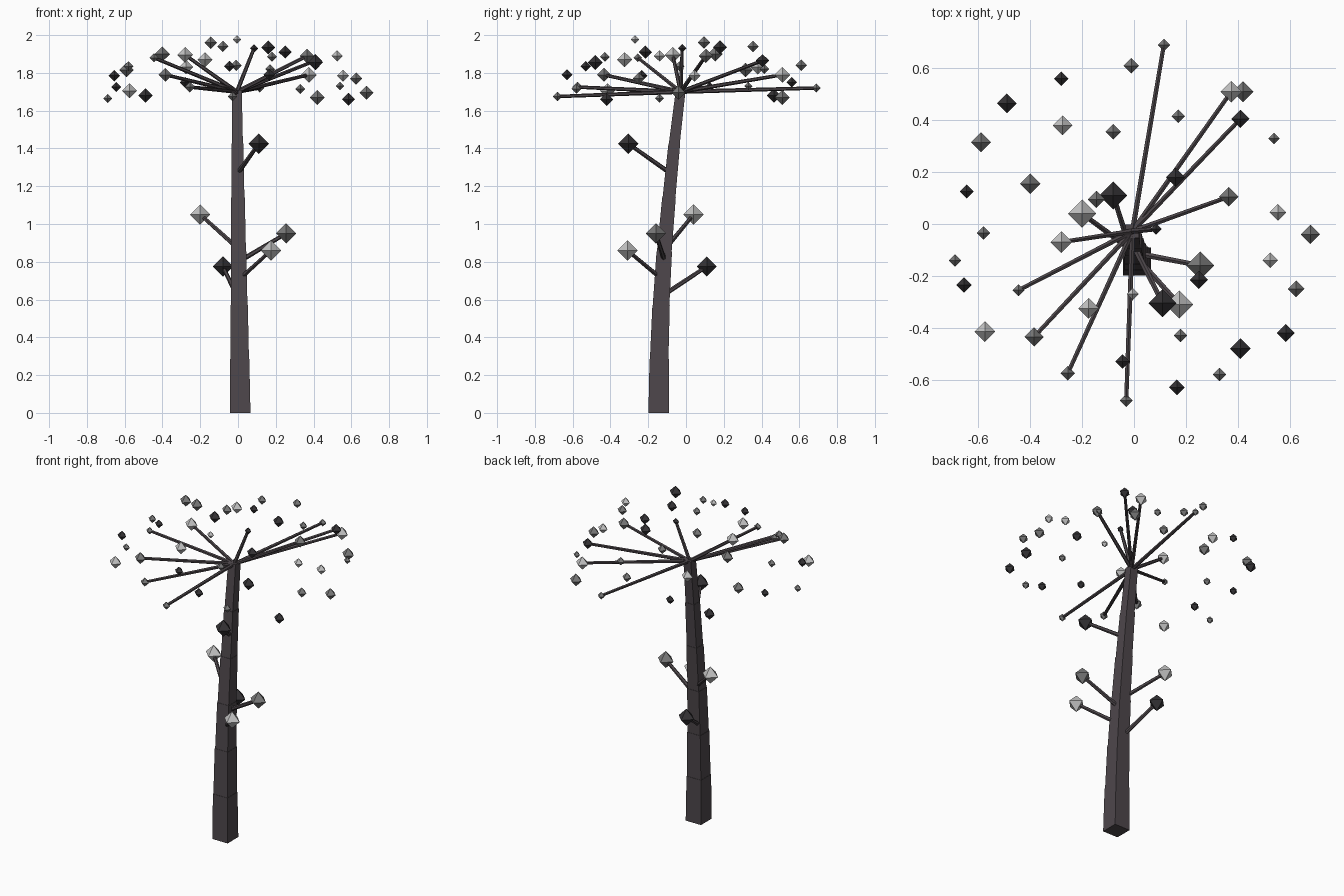
import bpy
import bmesh
from mathutils import Vector

default_cube = bpy.data.objects.get("Cube")
if default_cube:
    bpy.data.objects.remove(default_cube, do_unlink=True)


def make_material(name, color):
    mat = bpy.data.materials.new(name)
    mat.use_nodes = True
    mat.diffuse_color = (*color, 1)
    shader = next(n for n in mat.node_tree.nodes if n.type == "BSDF_PRINCIPLED")
    shader.inputs["Base Color"].default_value = (*color, 1)
    return mat


bark = make_material("dark bark", (0.075, 0.063, 0.07))
light = make_material("light grey leaf", (0.55, 0.55, 0.55))
medium = make_material("medium grey leaf", (0.19, 0.19, 0.19))
dark = make_material("charcoal leaf", (0.035, 0.033, 0.036))


def add_object(name, bm, mat):
    bmesh.ops.recalc_face_normals(bm, faces=bm.faces)
    mesh = bpy.data.meshes.new(name)
    bm.to_mesh(mesh)
    bm.free()
    mesh.materials.append(mat)
    obj = bpy.data.objects.new(name, mesh)
    bpy.context.scene.collection.objects.link(obj)
    return obj


def add_leaf(x, y, z, radius, mat):
    """Octahedral leaf with its points on the three axes."""
    bm = bmesh.new()
    for axis in range(3):
        for side in (-radius, radius):
            point = Vector((x, y, z))
            point[axis] += side
            bm.verts.new(point)
    bmesh.ops.convex_hull(bm, input=list(bm.verts))
    add_object("leaf", bm, mat)


def add_branch(name, start, end, radius):
    """Straight thin stick between two points."""
    start, end = Vector(start), Vector(end)
    bm = bmesh.new()
    bmesh.ops.create_cone(bm, cap_ends=True, segments=6, radius1=radius,
                          radius2=radius * 0.8, depth=(end - start).length)
    stick = add_object(name, bm, bark)
    stick.location = (start + end) / 2
    stick.rotation_mode = "QUATERNION"
    stick.rotation_quaternion = (end - start).to_track_quat("Z", "Y")


# Trunk: stacked square segments, each a little narrower, leaning backwards
trunk_y = [-0.145, -0.142, -0.132, -0.115, -0.09, -0.062, -0.028]
segment_height = 0.285


def trunk_centre(level):
    return Vector((0.012 - 0.003 * level, trunk_y[level], segment_height * level))


for level in range(len(trunk_y) - 1):
    bm = bmesh.new()
    half = 0.054 - 0.005 * level
    rings = []
    for centre, size in ((trunk_centre(level), half),
                         (trunk_centre(level + 1), half - 0.003)):
        corners = ((-size, -size), (size, -size), (size, size), (-size, size))
        rings.append([bm.verts.new(centre + Vector((x, y, 0))) for x, y in corners])
    lower, upper = rings
    bm.faces.new(lower[::-1])
    bm.faces.new(upper)
    for i in range(4):
        j = (i + 1) % 4
        bm.faces.new((lower[i], lower[j], upper[j], upper[i]))
    add_object("trunk_segment", bm, bark)

# Side branches with large leaves: start point, leaf centre, leaf colour
side_branches = [
    ((-0.01, -0.1, 0.88), (-0.2, 0.04, 1.05), light),
    ((0.02, -0.115, 0.81), (0.255, -0.16, 0.95), medium),
    ((0.01, -0.13, 0.71), (0.175, -0.31, 0.86), light),
    ((0, -0.085, 1.27), (0.11, -0.305, 1.425), dark),
    ((-0.01, -0.11, 0.63), (-0.08, 0.11, 0.775), dark),
]
for start, end, mat in side_branches:
    add_branch("side_branch", start, end, 0.013)
    add_leaf(*end, 0.054, mat)

# Crown branches fanning from the trunk top: leaf centre, radius, colour
crown_branches = [
    (0.115, 0.69, 1.72, 0.024, medium),
    (0.375, 0.51, 1.79, 0.042, light),
    (0.41, 0.405, 1.865, 0.035, dark),
    (0.365, 0.105, 1.89, 0.038, medium),
    (0.085, -0.02, 1.93, 0.022, dark),
    (-0.28, -0.07, 1.895, 0.042, light),
    (-0.445, -0.255, 1.88, 0.023, medium),
    (-0.385, -0.435, 1.79, 0.037, medium),
    (-0.255, -0.575, 1.725, 0.028, medium),
    (-0.03, -0.68, 1.675, 0.025, medium),
]
trunk_top = trunk_centre(len(trunk_y) - 1) - Vector((0, 0, 0.01))
for x, y, z, radius, mat in crown_branches:
    add_branch("crown_branch", trunk_top, (x, y, z), 0.0115)
    add_leaf(x, y, z, radius, mat)

# Loose crown leaves grouped by colour: centre and radius
light_leaves = [
    (-0.275, 0.38, 1.83, 0.038), (-0.575, -0.415, 1.705, 0.04),
    (-0.175, -0.325, 1.87, 0.04), (-0.005, -0.27, 1.977, 0.023),
    (0.525, -0.14, 1.89, 0.03), (0.555, 0.045, 1.785, 0.032),
]
medium_leaves = [
    (-0.01, 0.61, 1.84, 0.03), (-0.59, 0.315, 1.815, 0.038),
    (-0.08, 0.355, 1.94, 0.03), (-0.4, 0.155, 1.9, 0.04),
    (-0.58, -0.035, 1.835, 0.026), (-0.69, -0.14, 1.665, 0.024),
    (0.18, -0.43, 1.885, 0.026), (0.33, -0.58, 1.715, 0.026),
    (0.625, -0.25, 1.77, 0.032), (0.68, -0.04, 1.695, 0.037),
    (0.54, 0.33, 1.73, 0.022), (0.42, 0.51, 1.67, 0.04),
    (0.17, 0.415, 1.82, 0.026), (-0.145, 0.095, 1.96, 0.033),
]
dark_leaves = [
    (-0.28, 0.56, 1.75, 0.028), (-0.49, 0.465, 1.68, 0.038),
    (-0.645, 0.125, 1.725, 0.027), (-0.655, -0.235, 1.785, 0.03),
    (-0.045, -0.53, 1.835, 0.028), (0.165, -0.63, 1.79, 0.03),
    (0.41, -0.48, 1.855, 0.04), (0.585, -0.42, 1.66, 0.035),
    (0.16, 0.18, 1.935, 0.037), (0.25, -0.215, 1.91, 0.035),
]
for leaves, mat in ((light_leaves, light), (medium_leaves, medium), (dark_leaves, dark)):
    for x, y, z, radius in leaves:
        add_leaf(x, y, z, radius, mat)
